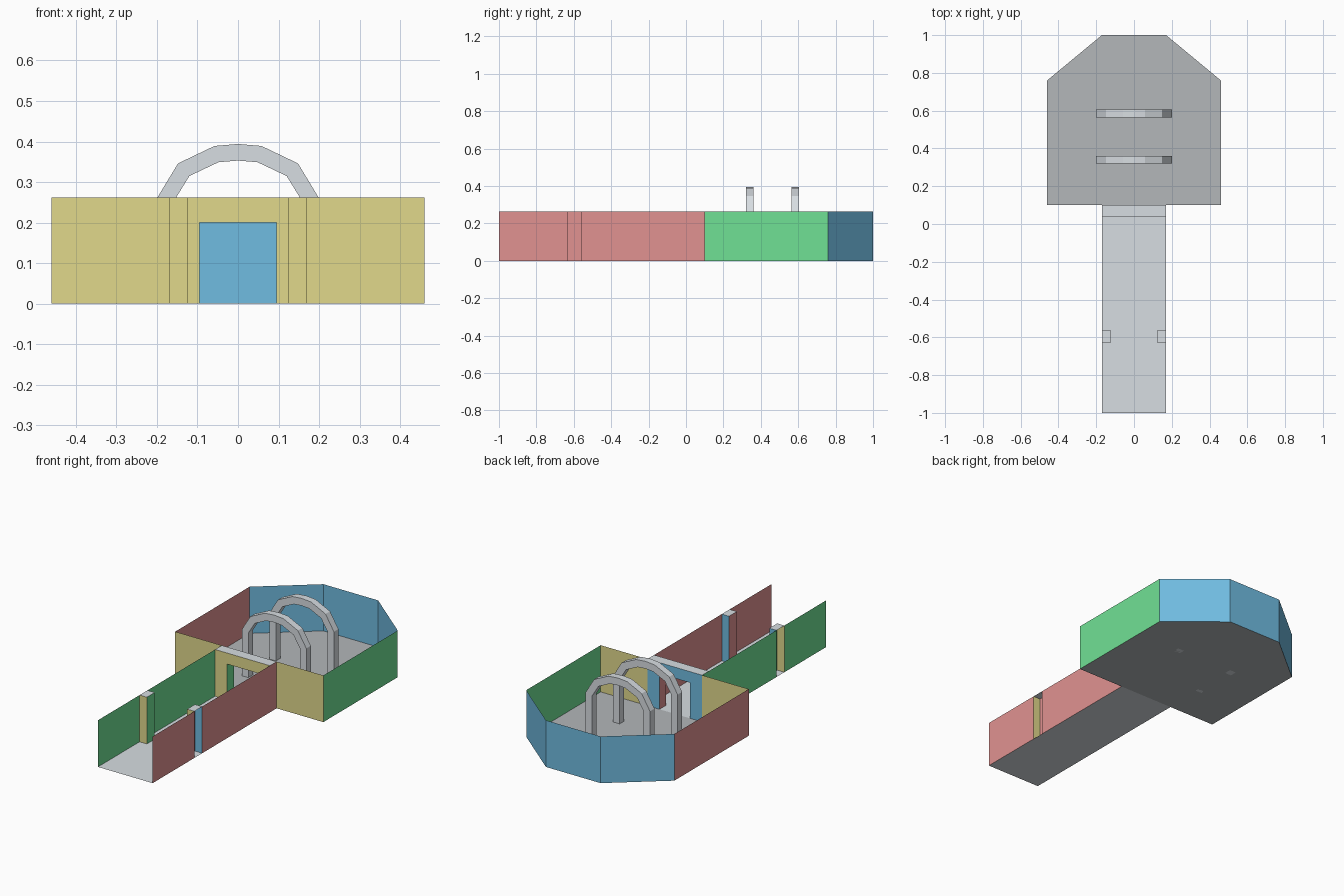
import bpy, bmesh
from mathutils import Vector

cube = bpy.data.objects.get("Cube")
if cube:
    bpy.data.objects.remove(cube, do_unlink=True)

H = 0.262          # wall height
HALF = 0.17        # half width of the corridor


def material(name, rgb):
    m = bpy.data.materials.new(name)
    m.use_nodes = True
    m.diffuse_color = (*rgb, 1)
    m.node_tree.nodes["Principled BSDF"].inputs["Base Color"].default_value = (*rgb, 1)
    return m


MATS = [
    material("pale_grey", (0.685, 0.725, 0.76)),
    material("sand_yellow", (0.75, 0.69, 0.26)),
    material("sky_blue", (0.163, 0.503, 0.75)),
    material("leaf_green", (0.163, 0.75, 0.30)),
    material("rose_red", (0.75, 0.29, 0.285)),
    material("mid_grey", (0.452, 0.476, 0.49)),
]
GREY, YELLOW, BLUE, GREEN, RED, MID = range(len(MATS))


def by_direction(n):
    """Colour index for a face from the way it points."""
    if abs(n.z) > 0.5:
        return GREY
    if abs(n.y) > abs(n.x):
        return BLUE if n.y > 0 else YELLOW
    return GREEN if n.x > 0 else RED


def finish(bm, name, rule):
    bm.normal_update()
    for f in bm.faces:
        f.material_index = rule(f.normal)
    me = bpy.data.meshes.new(name)
    bm.to_mesh(me)
    bm.free()
    for m in MATS:
        me.materials.append(m)
    ob = bpy.data.objects.new(name, me)
    bpy.context.collection.objects.link(ob)
    return ob


def face(bm, pts):
    return bm.faces.new([bm.verts.new(p) for p in pts])


def flat(name, pts, z, colour):
    bm = bmesh.new()
    face(bm, [(x, y, z) for x, y in pts])
    finish(bm, name, lambda n: colour)


def wall(name, path):
    """Thin upright wall along a path; it faces to the right of the path."""
    bm = bmesh.new()
    low = [bm.verts.new((x, y, 0)) for x, y in path]
    high = [bm.verts.new((x, y, H)) for x, y in path]
    for i in range(len(path) - 1):
        bm.faces.new((low[i], low[i + 1], high[i + 1], high[i]))
    finish(bm, name, by_direction)


def extruded(profile, y0, y1):
    """Solid from an x-z outline, from y0 back to y1."""
    bm = bmesh.new()
    f = face(bm, [(x, y0, z) for x, z in profile])
    ext = bmesh.ops.extrude_face_region(bm, geom=[f], use_keep_orig=True)
    moved = [v for v in ext["geom"] if isinstance(v, bmesh.types.BMVert)]
    bmesh.ops.translate(bm, verts=moved, vec=Vector((0, y1 - y0, 0)))
    bmesh.ops.recalc_face_normals(bm, faces=bm.faces)
    bm.normal_update()
    return bm


def mirrored(pts):
    return [(-x, y) for x, y in reversed(pts)]


# Room: floor and outer walls, open where the corridor joins
half_room = [(HALF, 0.1), (0.46, 0.1), (0.46, 0.76), (HALF, 1.0)]
outline = half_room + mirrored(half_room)
flat("room_floor", outline, 0, MID)
wall("room_wall", outline)

# Corridor: floor and walls with a boxed recess on each side
flat("corridor_floor", [(-HALF, -1), (HALF, -1), (HALF, 0.1), (-HALF, 0.1)], 0, GREY)
recess = [(-HALF, -0.63), (-0.125, -0.63), (-0.125, -0.56), (-HALF, -0.56)]
side = [(-HALF, -1)] + recess + [(-HALF, 0.1)]
for label, flip in (("right", lambda p: p), ("left", mirrored)):
    wall(label + "_corridor_wall", flip(side))
    flat(label + "_recess_cap", flip(recess), H, GREY)

# Doorway between corridor and room, without its hidden outer faces
DOOR, TOP = 0.095, 0.2
bm = extruded([(-HALF, 0), (-DOOR, 0), (-DOOR, TOP), (DOOR, TOP),
               (DOOR, 0), (HALF, 0), (HALF, H), (-HALF, H)], 0.04, 0.1)
hidden = [f for f in bm.faces
          if f.calc_center_median().z < 0.01
          or abs(f.calc_center_median().x) > HALF - 0.01]
bmesh.ops.delete(bm, geom=hidden, context="FACES")
finish(bm, "doorway", by_direction)

# Two arches standing in the room
outer = [(0.2, 0), (0.2, 0.26), (0.148, 0.346), (0.058, 0.389)]
inner = [(0.16, 0), (0.16, 0.25), (0.12, 0.315), (0.048, 0.349)]


def arc(half, crown):
    return half + [(0, crown)] + mirrored(half)


for label, y in (("front", 0.32), ("back", 0.565)):
    bm = extruded(arc(outer, 0.394) + arc(inner, 0.353)[::-1], y, y + 0.04)
    finish(bm, label + "_arch", lambda n: GREY)
